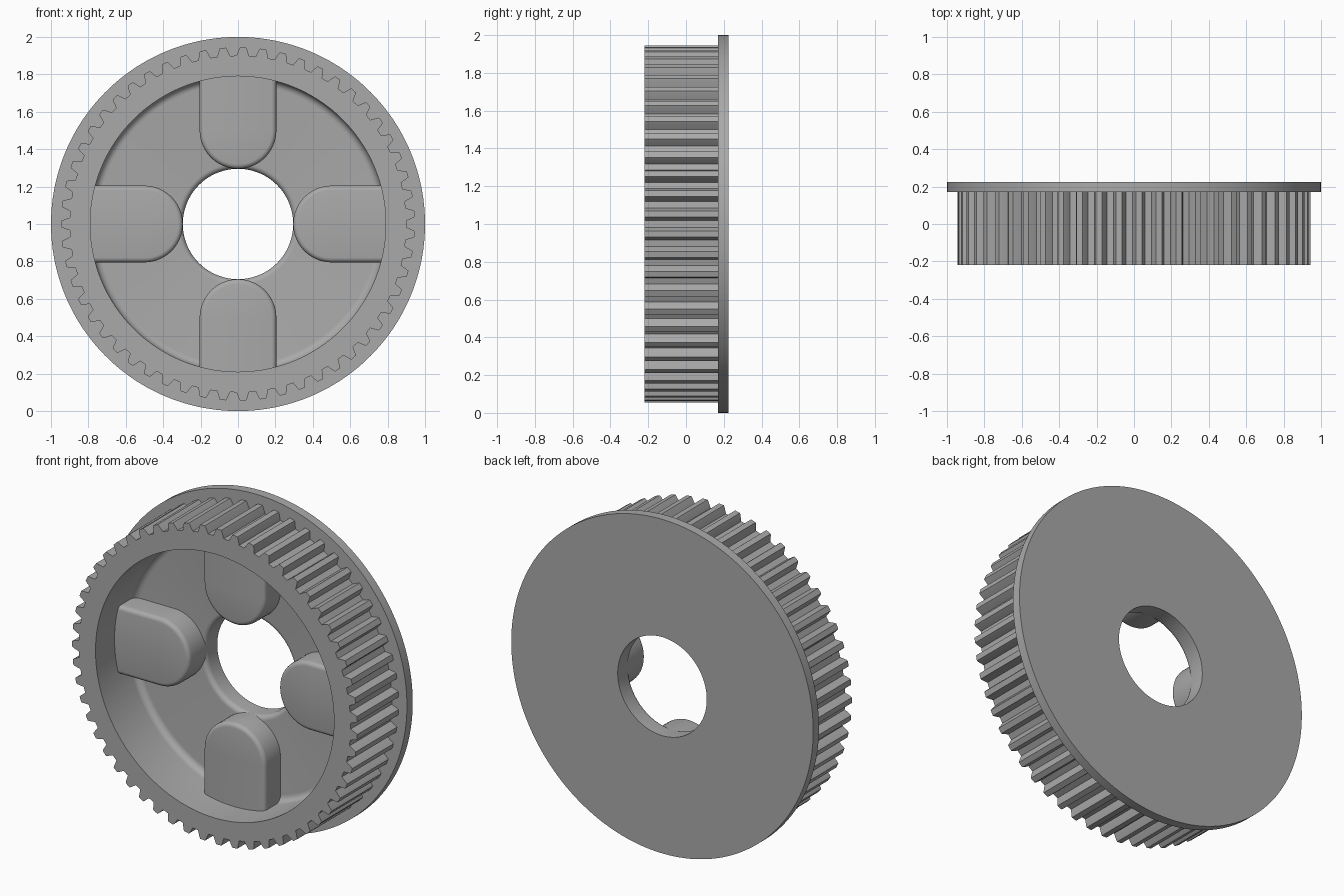
import bpy, bmesh, math
from mathutils import Matrix, Vector

TEETH = 55
FRONT, BACK = -0.22, 0.225
FLANGE, FLOOR = 0.17, 0.11
BORE, CAVITY, RIM = 0.295, 0.79, 1.0

cube = bpy.data.objects.get("Cube")
if cube:
    bpy.data.objects.remove(cube, do_unlink=True)

grey = bpy.data.materials.new("plain_grey")
grey.use_nodes = True
color = (0.4, 0.4, 0.4, 1)
grey.diffuse_color = color
grey.node_tree.nodes["Principled BSDF"].inputs["Base Color"].default_value = color


def finish(bm, name, angle=30):
    bmesh.ops.recalc_face_normals(bm, faces=bm.faces)
    mesh = bpy.data.meshes.new(name)
    bm.to_mesh(mesh)
    bm.free()
    mesh.materials.append(grey)
    obj = bpy.data.objects.new(name, mesh)
    bpy.context.collection.objects.link(obj)
    bpy.ops.object.select_all(action="DESELECT")
    obj.select_set(True)
    bpy.context.view_layer.objects.active = obj
    bpy.ops.object.shade_smooth_by_angle(angle=math.radians(angle))
    return obj


def arc(cx, cy, r, start, end, steps=6):
    angles = [math.radians(start + (end - start) * i / steps) for i in range(steps + 1)]
    return [(cx + r * math.cos(a), cy + r * math.sin(a)) for a in angles]


# Tooth outline: (fraction of pitch, radius), repeated around the wheel
tooth = [(-0.33, 0.9), (-0.2, 0.935), (-0.15, 0.945),
         (0.15, 0.945), (0.2, 0.935), (0.33, 0.9)]
pitch = math.tau / TEETH
outline = [((k + 0.5 + f) * pitch, r) for k in range(TEETH) for f, r in tooth]

# Body section: a radius of None follows the tooth outline
section = [(BORE, BACK), (RIM, BACK), (RIM, FLANGE), (None, FLANGE),
           (None, FRONT), (CAVITY, FRONT)]
section += arc(CAVITY - 0.04, FLOOR - 0.04, 0.04, 0, 90)
section += arc(BORE + 0.03, FLOOR + 0.03, 0.03, -90, -180)

bm = bmesh.new()
loops = []
for radius, y in section:
    loop = []
    for a, tooth_r in outline:
        r = radius or tooth_r
        loop.append(bm.verts.new((r * math.cos(a), y, 1 + r * math.sin(a))))
    loops.append(loop)
for i, one in enumerate(loops):
    two = loops[(i + 1) % len(loops)]
    for j in range(len(one)):
        k = (j + 1) % len(one)
        bm.faces.new((one[j], one[k], two[k], two[j]))
finish(bm, "toothed_wheel_body")

# Four round-nosed lugs joining the cavity wall to the bore
HALF, TOP, OUTER = 0.205, -0.04, 0.84
for n, name in enumerate(("left", "top", "right", "bottom")):
    bm = bmesh.new()
    shape = [(OUTER, HALF)] + arc(BORE + HALF, 0, HALF, 90, 270, 32) + [(OUTER, -HALF)]
    base = bm.faces.new([bm.verts.new((x, 0.15, z)) for x, z in shape])
    lifted = bmesh.ops.extrude_face_region(bm, geom=[base])["geom"]
    top_verts = [v for v in lifted if isinstance(v, bmesh.types.BMVert)]
    bmesh.ops.translate(bm, verts=top_verts, vec=(0, TOP - 0.15, 0))
    edges = [e for e in lifted if isinstance(e, bmesh.types.BMEdge)
             and min(v.co.x for v in e.verts) < OUTER - 0.01]
    bmesh.ops.bevel(bm, geom=edges, offset=0.025, segments=4, profile=0.5, affect="EDGES")
    bmesh.ops.rotate(bm, verts=bm.verts, cent=Vector(),
                     matrix=Matrix.Rotation(-n * math.pi / 2, 3, "Y"))
    bmesh.ops.translate(bm, verts=bm.verts, vec=(0, 0, 1))
    finish(bm, name + "_lug", 40)
